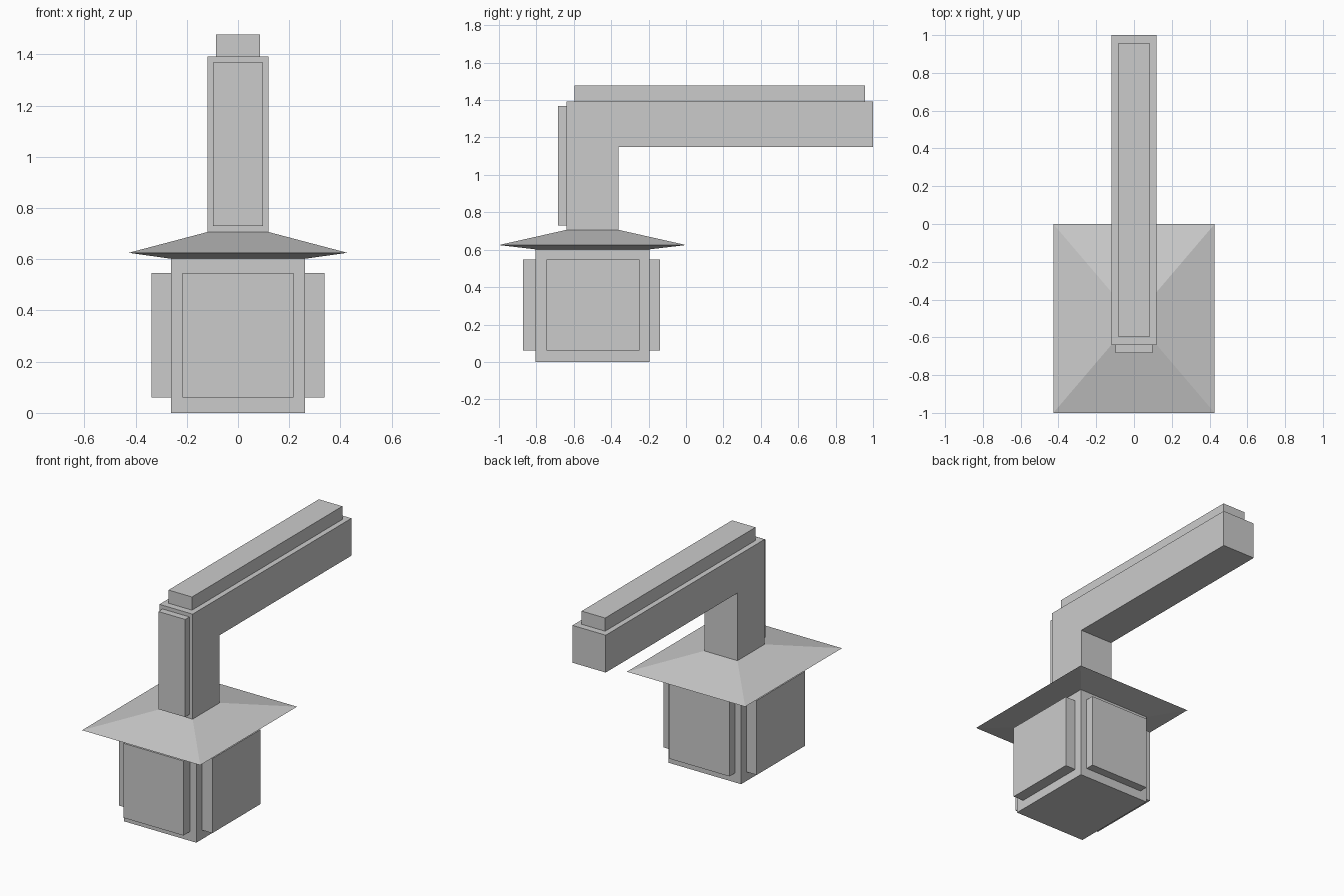
import bpy, bmesh

if "Cube" in bpy.data.objects:
    bpy.data.objects.remove(bpy.data.objects["Cube"])

CY = -0.5  # centre line of the lantern in y


def make_object(name, bm):
    bmesh.ops.recalc_face_normals(bm, faces=bm.faces)
    mesh = bpy.data.meshes.new(name)
    bm.to_mesh(mesh)
    bm.free()
    obj = bpy.data.objects.new(name, mesh)
    bpy.context.collection.objects.link(obj)
    return obj


def stack(name, rings):
    """Loft rectangular rings given as (half x, half y, z), centred on the lantern."""
    bm = bmesh.new()
    loops = []
    for hx, hy, z in rings:
        loops.append([bm.verts.new((sx * hx, CY + sy * hy, z))
                      for sx, sy in ((-1, -1), (1, -1), (1, 1), (-1, 1))])
    for a, b in zip(loops, loops[1:]):
        for i in range(4):
            j = (i + 1) % 4
            bm.faces.new((a[i], a[j], b[j], b[i]))
    bm.faces.new(loops[0])
    bm.faces.new(loops[-1])
    return make_object(name, bm)


def box(name, x, y, z):
    bm = bmesh.new()
    bmesh.ops.create_cube(bm, size=1)
    for v in bm.verts:
        v.co = [r[0] if c < 0 else r[1] for c, r in zip(v.co, (x, y, z))]
    return make_object(name, bm)


# Lantern body with flared pyramid roof
stack("lantern_body", [(0.262, 0.305, 0), (0.262, 0.305, 0.602),
                       (0.427, 0.5, 0.625), (0.12, 0.14, 0.706)])

# Raised panels on the four sides of the body
PZ = (0.06, 0.547)
box("front_panel", (-0.216, 0.216), (-0.872, -0.80), PZ)
box("back_panel", (-0.216, 0.216), (-0.20, -0.139), PZ)
box("left_panel", (-0.337, -0.26), (-0.747, -0.249), PZ)
box("right_panel", (0.26, 0.337), (-0.747, -0.249), PZ)

# L-shaped support arm, extruded from its side profile
profile = [(-0.64, 0.704), (-0.36, 0.704), (-0.36, 1.148),
           (1.0, 1.148), (1.0, 1.392), (-0.64, 1.392)]
bm = bmesh.new()
side = bm.faces.new([bm.verts.new((-0.12, y, z)) for y, z in profile])
ext = bmesh.ops.extrude_face_region(bm, geom=[side], use_keep_orig=True)
bmesh.ops.translate(bm, vec=(0.24, 0, 0),
                    verts=[g for g in ext["geom"] if isinstance(g, bmesh.types.BMVert)])
make_object("support_arm", bm)

# Raised strips on the front and top of the arm
box("arm_front_strip", (-0.097, 0.097), (-0.684, -0.635), (0.73, 1.368))
box("arm_top_strip", (-0.085, 0.085), (-0.596, 0.956), (1.388, 1.478))
